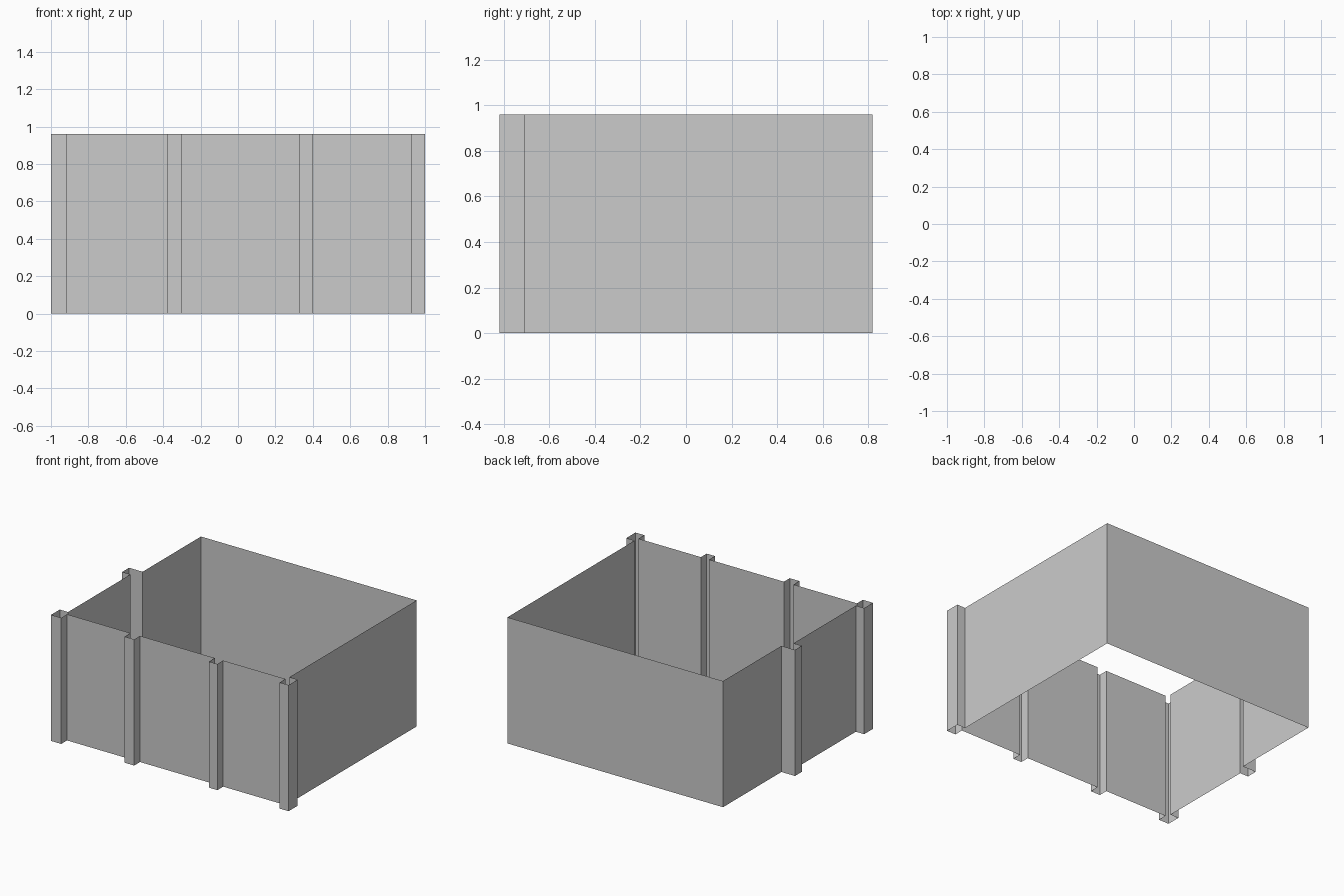
import bpy, bmesh

if "Cube" in bpy.data.objects:
    bpy.data.objects.remove(bpy.data.objects["Cube"])

HEIGHT = 0.96
FRONT, PANEL = -0.82, -0.75     # outer pilaster face, recessed panel face
BACK = 0.82
LEFT_FRONT, LEFT_BACK, RIGHT = -0.93, -0.886, 0.93


def sheet(name, path):
    """Raise a floor-plan path (counter-clockwise, so it faces outward) into thin walls."""
    bm = bmesh.new()
    low = [bm.verts.new((x, y, 0)) for x, y in path]
    top = [bm.verts.new((x, y, HEIGHT)) for x, y in path]
    for i in range(len(path) - 1):
        bm.faces.new((low[i], low[i + 1], top[i + 1], top[i]))
    mesh = bpy.data.meshes.new(name)
    bm.to_mesh(mesh)
    bm.free()
    obj = bpy.data.objects.new(name, mesh)
    bpy.context.collection.objects.link(obj)
    return obj


# Hollow corner pilasters, open towards the inside
sheet("left_corner_pilaster", [(LEFT_FRONT, -0.715), (-1, -0.715), (-1, FRONT),
                               (-0.915, FRONT), (-0.915, PANEL)])
sheet("right_corner_pilaster", [(0.925, PANEL), (0.925, FRONT), (1, FRONT),
                                (1, -0.71), (RIGHT, -0.71)])

# Hollow front pilasters
pilasters = [(-0.38, -0.30), (0.33, 0.40)]
for i, (a, b) in enumerate(pilasters):
    sheet(f"front_pilaster_{i + 1}", [(a, PANEL), (a, FRONT), (b, FRONT), (b, PANEL)])

# Front panels fill the gaps between pilasters
edges = [-0.915] + [x for pair in pilasters for x in pair] + [0.925]
for i in range(0, len(edges), 2):
    sheet(f"front_panel_{i // 2 + 1}", [(edges[i], PANEL), (edges[i + 1], PANEL)])

# Right, back and left walls
sheet("right_wall", [(RIGHT, -0.71), (RIGHT, BACK)])
sheet("back_wall", [(RIGHT, BACK), (LEFT_BACK, BACK)])
sheet("left_rear_wall", [(LEFT_BACK, BACK), (LEFT_BACK, 0.118)])
sheet("left_pilaster", [(LEFT_BACK, 0.118), (-1, 0.118), (-1, 0.035), (LEFT_FRONT, 0.035)])
sheet("left_front_wall", [(LEFT_FRONT, 0.035), (LEFT_FRONT, -0.715)])
